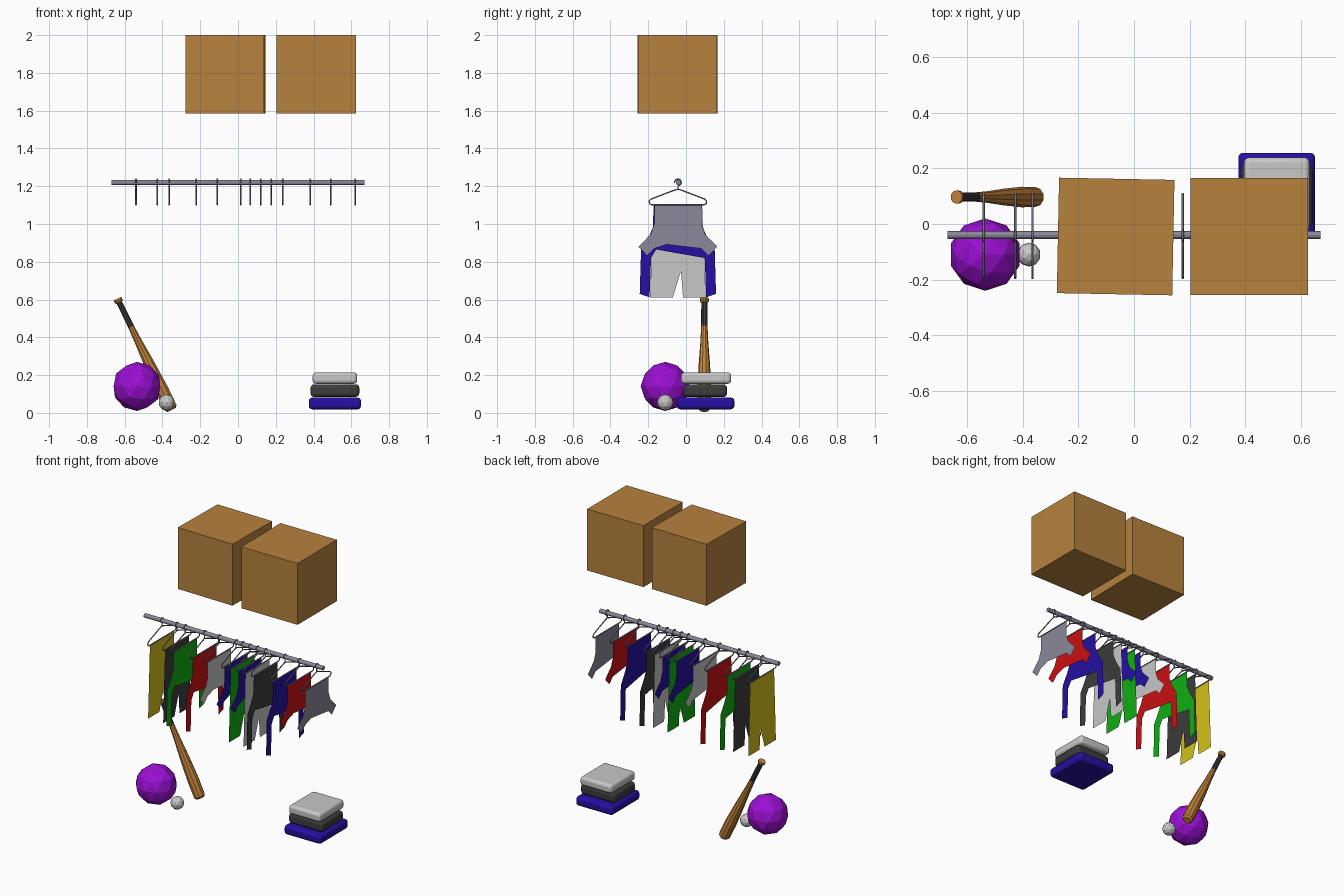
import bpy, bmesh, math
from mathutils import Vector

cube = bpy.data.objects.get("Cube")
if cube:
    bpy.data.objects.remove(cube, do_unlink=True)


def material(name, rgb):
    m = bpy.data.materials.new(name)
    m.use_nodes = True
    m.diffuse_color = (*rgb, 1)
    bsdf = next(n for n in m.node_tree.nodes if n.type == 'BSDF_PRINCIPLED')
    bsdf.inputs["Base Color"].default_value = (*rgb, 1)
    return m


CARD = material("cardboard", (0.47, 0.225, 0.048))
WOOD = material("wood", (0.53, 0.22, 0.042))
BLACK = material("black", (0.045, 0.045, 0.045))
WHITE = material("white", (0.58, 0.58, 0.58))
GREY = material("grey", (0.26, 0.25, 0.32))
BLUE = material("blue", (0.018, 0.005, 0.36))
RED = material("red", (0.6, 0.005, 0.007))
GREEN = material("green", (0.005, 0.42, 0.007))
YELLOW = material("yellow", (0.66, 0.53, 0.01))
PURPLE = material("purple", (0.33, 0.005, 0.66))


def finish(name, bm, *mats):
    bmesh.ops.recalc_face_normals(bm, faces=bm.faces)
    mesh = bpy.data.meshes.new(name)
    bm.to_mesh(mesh)
    bm.free()
    for m in mats:
        mesh.materials.append(m)
    obj = bpy.data.objects.new(name, mesh)
    bpy.context.collection.objects.link(obj)
    return obj


def block(name, centre, size, mat):
    bm = bmesh.new()
    bmesh.ops.create_cube(bm, size=1)
    bmesh.ops.scale(bm, vec=size, verts=bm.verts)
    obj = finish(name, bm, mat)
    obj.location = centre
    return obj


def ball(name, centre, radius, mat):
    bm = bmesh.new()
    bmesh.ops.create_icosphere(bm, subdivisions=2, radius=radius)
    finish(name, bm, mat).location = centre


# Storage boxes, the first one slightly turned
left_box = block("storage_box_a", (-0.066, -0.045, 1.792), (0.415, 0.415, 0.416), CARD)
left_box.rotation_euler.z = math.radians(-1.1)
block("storage_box_b", (0.414, -0.045, 1.792), (0.422, 0.42, 0.416), CARD)

# Rod
ROD_Y, ROD_Z = -0.04, 1.22
bm = bmesh.new()
bmesh.ops.create_cone(bm, cap_ends=True, segments=12, radius1=0.014, radius2=0.014, depth=1.34)
rod = finish("hanging_rod", bm, GREY)
rod.rotation_euler.y = math.pi / 2
rod.location = (0, ROD_Y, ROD_Z)


# Hangers: a closed wire frame plus a hook around the rod
def wire(curve, points, closed):
    s = curve.splines.new('POLY')
    s.points.add(len(points) - 1)
    for p, (y, z) in zip(s.points, points):
        p.co = (0, y, z, 1)
    s.use_cyclic_u = closed


hanger_curve = bpy.data.curves.new("hanger", 'CURVE')
hanger_curve.dimensions = '3D'
hanger_curve.bevel_depth = 0.004
hanger_curve.bevel_resolution = 1
hanger_curve.materials.append(GREY)
half = [(0.03, 1.175), (0.142, 1.132), (0.152, 1.122), (0.15, 1.108), (0.14, 1.102)]
wire(hanger_curve, [(0, 1.185)] + half + [(-y, z) for y, z in reversed(half)], True)
hook = [(0.018 * math.sin(a), ROD_Z + 0.018 * math.cos(a))
        for a in (math.radians(d) for d in range(-100, 181, 28))]
wire(hanger_curve, hook + [(0, 1.185)], False)

# Garment half outlines: offset from the centre line, height
SHIRT = [(0.125, 1.105), (0.125, 1.0), (0.145, 0.945), (0.208, 0.88), (0.163, 0.832),
         (0.125, 0.87), (0.06, 0.892), (0, 0.897)]
LONG = [(0.125, 1.105), (0.125, 1.0), (0.15, 0.94), (0.195, 0.865), (0.202, 0.63),
        (0.15, 0.612), (0.142, 0.82), (0.115, 0.865), (0.06, 0.892), (0, 0.897)]
TROUSERS = [(0.128, 1.105), (0.128, 1.04), (0.148, 0.612), (0.027, 0.612), (0.006, 0.96), (0, 0.97)]

RAIL = [
    (-0.54, "trousers", TROUSERS, YELLOW), (-0.427, "trousers", TROUSERS, BLACK),
    (-0.365, "long_shirt", LONG, GREEN), (-0.22, "long_shirt", LONG, RED),
    (-0.11, "shirt", SHIRT, WHITE), (0.015, "shirt", SHIRT, BLUE),
    (0.065, "trousers", TROUSERS, GREEN), (0.12, "shirt", SHIRT, BLUE),
    (0.175, "trousers", TROUSERS, WHITE), (0.237, "long_shirt", LONG, BLACK),
    (0.382, "long_shirt", LONG, BLUE), (0.49, "shirt", SHIRT, RED),
    (0.62, "shirt", SHIRT, GREY),
]
for x, kind, outline, mat in RAIL:
    hanger = bpy.data.objects.new("hanger", hanger_curve)
    hanger.location = (x, ROD_Y - 0.003, 0)
    bpy.context.collection.objects.link(hanger)
    bm = bmesh.new()
    loop = outline + [(-y, z) for y, z in reversed(outline[:-1])]
    bm.faces.new([bm.verts.new((0, y, z)) for y, z in loop])
    bmesh.ops.triangulate(bm, faces=bm.faces)
    finish(mat.name + "_" + kind, bm, mat).location = (x, ROD_Y - 0.003, 0)

# Balls
ball("large_ball", (-0.535, -0.11, 0.14), 0.13, PURPLE)
ball("small_ball", (-0.378, -0.11, 0.055), 0.043, WHITE)

# Bat: lathed profile of (distance from barrel end, radius)
PROFILE = [(0, 0.026), (0.012, 0.036), (0.12, 0.037), (0.27, 0.03), (0.4, 0.021),
           (0.49, 0.017), (0.63, 0.016), (0.64, 0.024), (0.655, 0.024)]
SIDES = 10
bm = bmesh.new()
rings = [[bm.verts.new((r * math.cos(2 * math.pi * i / SIDES),
                        r * math.sin(2 * math.pi * i / SIDES), d)) for i in range(SIDES)]
         for d, r in PROFILE]
for n, (a, b) in enumerate(zip(rings, rings[1:])):
    for i in range(SIDES):
        j = (i + 1) % SIDES
        face = bm.faces.new((a[i], a[j], b[j], b[i]))
        face.material_index = int(PROFILE[n][0] == 0.49)
bm.faces.new(rings[0])
bm.faces.new(rings[-1])
bat = finish("bat", bm, WOOD, BLACK)
foot, tip = Vector((-0.351, 0.097, 0.016)), Vector((-0.638, 0.097, 0.604))
bat.location = foot
bat.rotation_euler = (tip - foot).to_track_quat('Z', 'Y').to_euler()

# Folded stack with rounded edges
for name, centre, size, mat in [
    ("folded_bottom", (0.513, 0.104, 0.05), (0.276, 0.304, 0.062), BLUE),
    ("folded_middle", (0.513, 0.102, 0.118), (0.258, 0.23, 0.066), BLACK),
    ("folded_top", (0.513, 0.106, 0.184), (0.236, 0.266, 0.06), WHITE),
]:
    obj = block(name, centre, size, mat)
    bevel = obj.modifiers.new("rounded", 'BEVEL')
    bevel.width = 0.018
    bevel.segments = 3
    bpy.ops.object.select_all(action='DESELECT')
    obj.select_set(True)
    bpy.context.view_layer.objects.active = obj
    bpy.ops.object.shade_smooth_by_angle(angle=math.radians(40))
